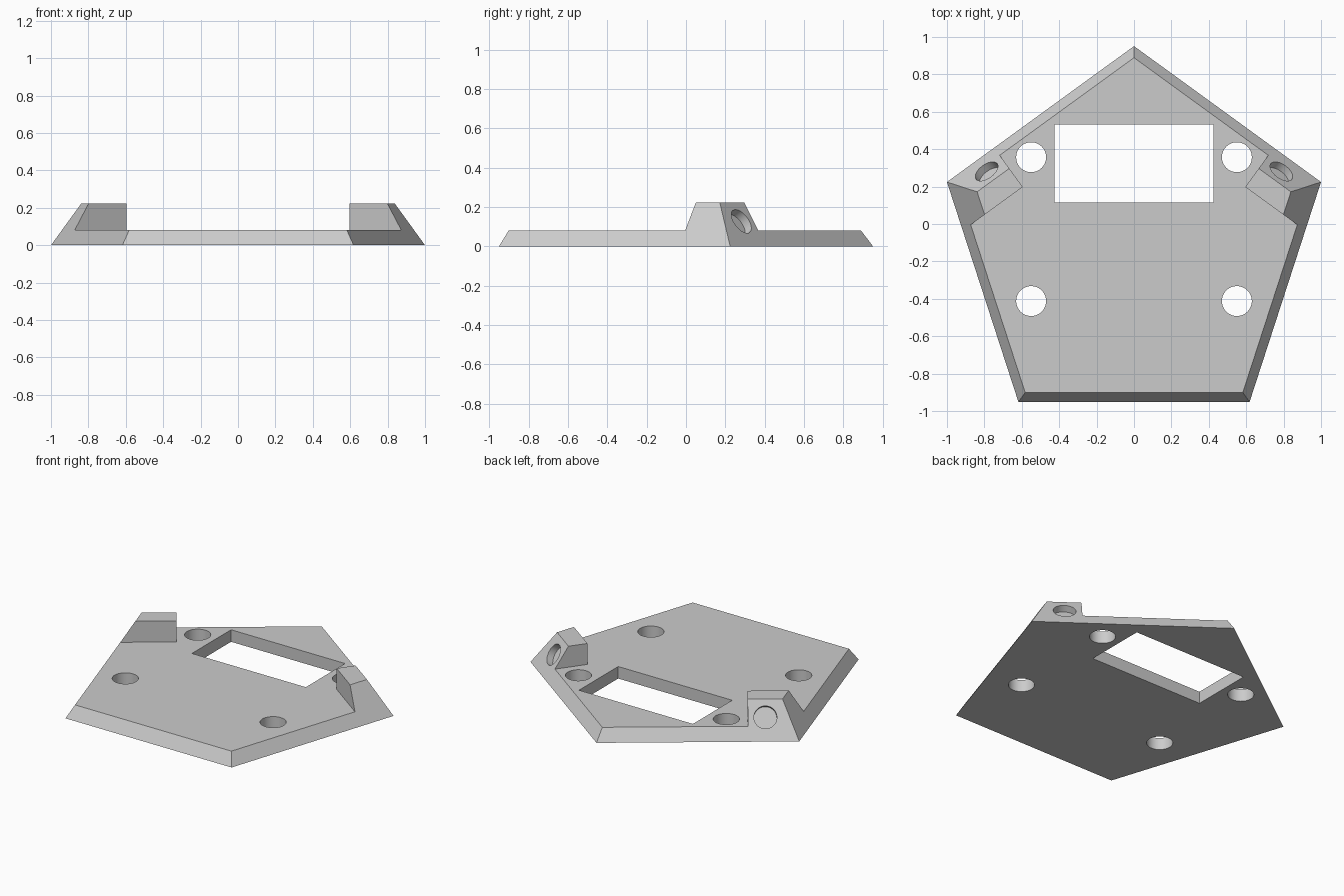
import bpy
import bmesh
from math import sin, cos, tan, pi, radians
from mathutils import Vector

old = bpy.data.objects.get("Cube")
if old:
    bpy.data.objects.remove(old, do_unlink=True)

RADIUS = 1.0515              # pentagon corner radius
CENTRE = Vector((0, -0.1005, 0))
SLOPE = radians(58.28)       # lean of the rim faces
PLATE_H, BLOCK_H = 0.081, 0.222

grey = bpy.data.materials.new("light grey")
grey.use_nodes = True
colour = (0.6, 0.6, 0.6, 1)
grey.diffuse_color = colour
grey.node_tree.nodes["Principled BSDF"].inputs["Base Color"].default_value = colour


def loft(name, lower, upper):
    """Solid between two matching outlines."""
    bm = bmesh.new()
    a = [bm.verts.new(p) for p in lower]
    b = [bm.verts.new(p) for p in upper]
    bm.faces.new(a)
    bm.faces.new(b)
    n = len(a)
    for i in range(n):
        j = (i + 1) % n
        bm.faces.new((a[i], a[j], b[j], b[i]))
    bmesh.ops.recalc_face_normals(bm, faces=bm.faces)
    mesh = bpy.data.meshes.new(name)
    bm.to_mesh(mesh)
    bm.free()
    mesh.materials.append(grey)
    ob = bpy.data.objects.new(name, mesh)
    bpy.context.collection.objects.link(ob)
    return ob


def cylinder(centre, axis, radius, length):
    """Round cutter centred on a point and pointing along an axis."""
    turn = axis.to_track_quat('Z', 'Y')
    ends = []
    for z in (-length / 2, length / 2):
        ends.append([centre + turn @ Vector((radius * cos(t * pi / 24), radius * sin(t * pi / 24), z))
                     for t in range(48)])
    return loft("cutter", *ends)


def prism(outline, z0, z1):
    return loft("cutter", [(x, y, z0) for x, y in outline], [(x, y, z1) for x, y in outline])


def cut(target, cutter):
    cutter.hide_render = True
    bpy.ops.object.select_all(action='DESELECT')
    bpy.context.view_layer.objects.active = target
    target.select_set(True)
    mod = target.modifiers.new("cut", 'BOOLEAN')
    mod.operation = 'DIFFERENCE'
    mod.solver = 'EXACT'
    mod.object = cutter
    bpy.ops.object.modifier_apply(modifier=mod.name)
    bpy.data.objects.remove(cutter, do_unlink=True)


def pentagon(z):
    r = RADIUS - z / tan(SLOPE) / cos(pi / 5)
    return [CENTRE + Vector((r * sin(k * 2 * pi / 5), r * cos(k * 2 * pi / 5), z)) for k in range(5)]


# Tapered five-sided body at full block height
panel = loft("pentagon_panel", pentagon(0), pentagon(BLOCK_H))

# Lower everything to plate height except the two corner blocks
along = Vector((cos(pi / 5), sin(pi / 5), 0))
out = Vector((-sin(pi / 5), cos(pi / 5), 0))
corner = Vector((-0.595, 0.198, 0))
half = [corner + out * 1.5, corner, corner - along * 0.8, Vector((-1.24, -2, 0))]
outline = [(p.x, p.y) for p in half] + [(-p.x, p.y) for p in reversed(half)]
cut(panel, prism(outline, PLATE_H, 0.5))

# Rectangular window
cut(panel, prism([(-0.424, 0.115), (0.424, 0.115), (0.424, 0.532), (-0.424, 0.532)], -0.2, 0.5))

for side in (-1, 1):
    # Round through holes
    for y in (0.357, -0.412):
        cut(panel, cylinder(Vector((side * 0.55, y, 0)), Vector((0, 0, 1)), 0.08, 0.4))
    # Shallow round pocket square to the leaning back face of each block
    z = 0.127
    apothem = RADIUS * cos(pi / 5) - z / tan(SLOPE)
    point = CENTRE + out * apothem - along * 0.413 + Vector((0, 0, z))
    axis = out * sin(SLOPE) + Vector((0, 0, cos(SLOPE)))
    point.x *= -side
    axis.x *= -side
    cut(panel, cylinder(point, axis, 0.07, 0.09))

# Smooth the hole walls, keep the edges crisp
bpy.ops.object.select_all(action='DESELECT')
bpy.context.view_layer.objects.active = panel
panel.select_set(True)
bpy.ops.object.shade_smooth_by_angle(angle=radians(25))
